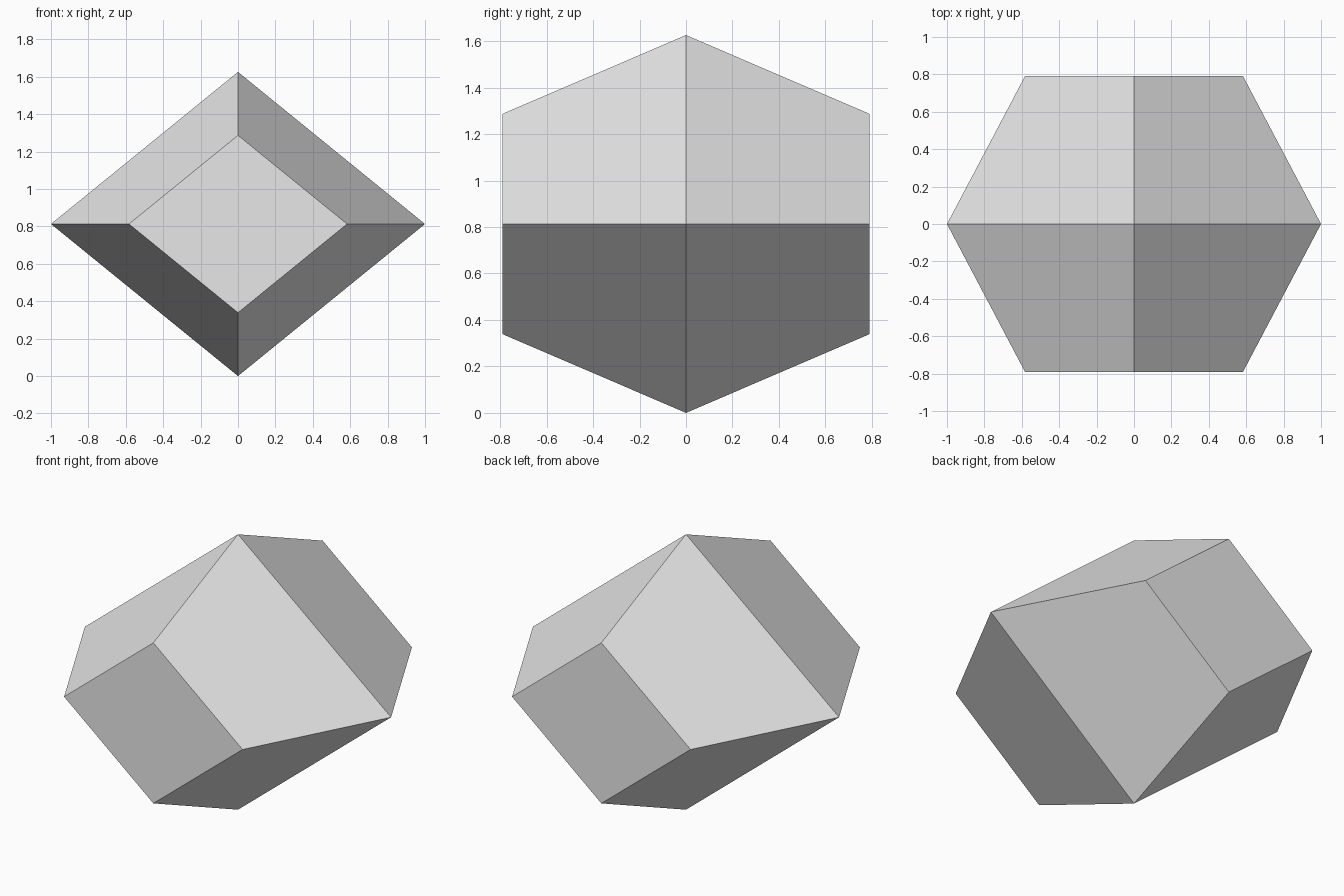
import bpy
import bmesh

cube = bpy.data.objects.get("Cube")
if cube:
    bpy.data.objects.remove(cube, do_unlink=True)

HALF_X, HALF_Z, HALF_Y = 1.0, 0.813, 0.79
END_SCALE = 0.583  # size of the end diamonds relative to the middle

# One plain colour
grey = bpy.data.materials.new("light_grey")
grey.use_nodes = True
colour = (0.8, 0.8, 0.8, 1)
grey.diffuse_color = colour
grey.node_tree.nodes["Principled BSDF"].inputs["Base Color"].default_value = colour

bm = bmesh.new()


def diamond(y, scale):
    """Ring of four vertices in the xz plane."""
    corners = ((1, 0), (0, 1), (-1, 0), (0, -1))
    return [bm.verts.new((x * HALF_X * scale, y, HALF_Z + z * HALF_Z * scale))
            for x, z in corners]


# Diamond sections: front end, wide middle, back end
rings = [diamond(-HALF_Y, END_SCALE), diamond(0, 1), diamond(HALF_Y, END_SCALE)]

# Sloping sides between the sections
for a, b in zip(rings, rings[1:]):
    for i in range(4):
        j = (i + 1) % 4
        bm.faces.new((a[i], a[j], b[j], b[i]))

# Flat end caps
bm.faces.new(rings[0])
bm.faces.new(rings[-1])
bmesh.ops.recalc_face_normals(bm, faces=bm.faces)

mesh = bpy.data.meshes.new("faceted_crystal")
bm.to_mesh(mesh)
bm.free()
mesh.materials.append(grey)
crystal = bpy.data.objects.new("faceted_crystal", mesh)
bpy.context.collection.objects.link(crystal)
